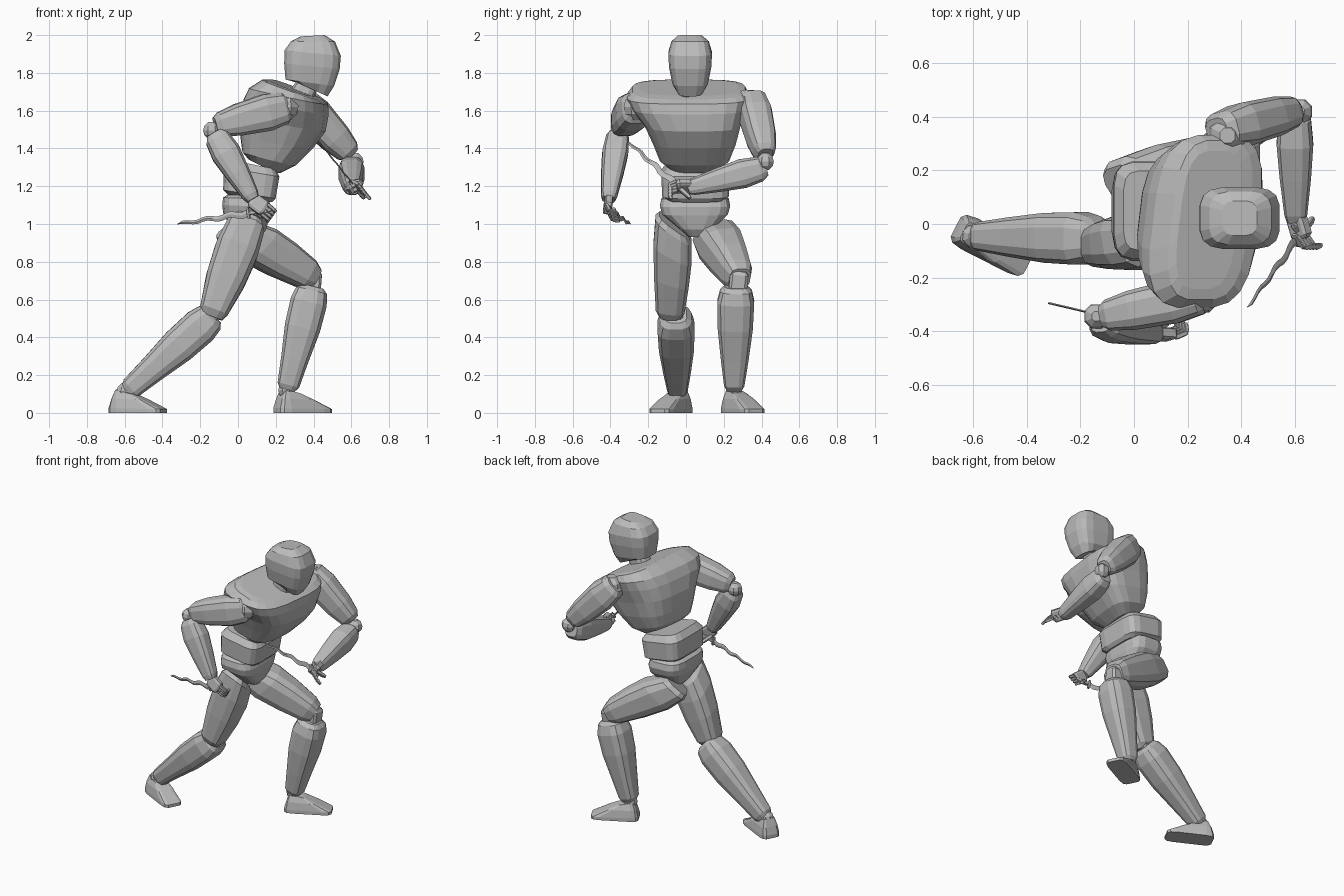
import bpy, bmesh, math
from mathutils import Vector, Matrix

if "Cube" in bpy.data.objects:
    bpy.data.objects.remove(bpy.data.objects["Cube"], do_unlink=True)

grey = bpy.data.materials.new("mannequin grey")
grey.use_nodes = True
grey.diffuse_color = (0.5, 0.5, 0.5, 1)
grey.node_tree.nodes["Principled BSDF"].inputs["Base Color"].default_value = (0.5, 0.5, 0.5, 1)


def skin(name, rings):
    """Closed flat-shaded surface through equal-sized rings of points."""
    bm = bmesh.new()
    loops = [[bm.verts.new(p) for p in ring] for ring in rings]
    n = len(loops[0])
    for a, b in zip(loops, loops[1:]):
        for i in range(n):
            j = (i + 1) % n
            bm.faces.new((a[i], a[j], b[j], b[i]))
    bm.faces.new(loops[0][::-1])
    bm.faces.new(loops[-1])
    bmesh.ops.recalc_face_normals(bm, faces=bm.faces)
    mesh = bpy.data.meshes.new(name)
    bm.to_mesh(mesh)
    bm.free()
    mesh.materials.append(grey)
    obj = bpy.data.objects.new(name, mesh)
    bpy.context.collection.objects.link(obj)
    return obj


def section(n, power):
    """Unit rounded-square outline."""
    out = []
    for i in range(n):
        a = 2 * math.pi * (i + 0.5) / n
        c, s = math.cos(a), math.sin(a)
        out.append((math.copysign(abs(c) ** power, c), math.copysign(abs(s) ** power, s)))
    return out


def limb(name, p0, p1, profile, ref=(0, 0, 1), n=12, power=0.65, slant=(0, 0)):
    """Tapered part from p0 to p1; profile rows are (t, half size along ref, half size across)."""
    p0, p1 = Vector(p0), Vector(p1)
    d = (p1 - p0).normalized()
    u = Vector(ref)
    u = (u - d * u.dot(d)).normalized()
    v = d.cross(u)
    rings = []
    for t, ru, rv in profile:
        c = p0.lerp(p1, t)
        ring = []
        for a, b in section(n, power):
            shift = (slant[0] * a * ru + slant[1] * b * rv) * (1 - t)
            ring.append(c + u * a * ru + v * b * rv + d * shift)
        rings.append(ring)
    return skin(name, rings)


def block(name, p0, p1, ru, rv, ref=(0, 0, 1)):
    """Small chamfered box."""
    return limb(name, p0, p1, [(0, ru * .7, rv * .7), (.15, ru, rv), (.85, ru, rv),
                               (1, ru * .7, rv * .7)], ref, 8, 0.4)


def stack(name, rows, n=16, power=0.6, shear=0.0):
    """Body part from tilted slices: rows are (back x, back z, front x, front z, middle y, half width)."""
    rings = []
    for xb, zb, xf, zf, cy, hw in rows:
        ring = []
        for a, b in section(n, power):
            k = (a + 1) / 2
            ring.append((xb + (xf - xb) * k + shear * b * hw, cy + b * hw, zb + (zf - zb) * k))
        rings.append(ring)
    return skin(name, rings)


def ball(name, centre, r):
    c = Vector(centre)
    up = Vector((0, 0, r))
    return limb(name, c - up, c + up, [(.03, r * .4, r * .4), (.25, r * .87, r * .87), (.5, r, r),
                                       (.75, r * .87, r * .87), (.97, r * .4, r * .4)],
                (1, 0, 0), 8, 0.9)


# Head and neck
stack("head", [(.30, 1.755, .475, 1.675, .022, .07), (.25, 1.765, .51, 1.73, .022, .095),
               (.243, 1.85, .54, 1.82, .022, .113), (.245, 1.92, .546, 1.89, .022, .117),
               (.28, 1.968, .515, 1.965, .022, .1), (.33, 1.993, .46, 2.0, .022, .065)], 16, 0.55)
limb("neck", (.29, .015, 1.6), (.38, .02, 1.76), [(0, .07, .06), (1, .06, .055)], (1, 0, 0))

# Torso
stack("chest", [(.06, 1.345, .22, 1.27, .045, .13), (.03, 1.38, .30, 1.31, .045, .185),
                (.02, 1.46, .39, 1.40, .045, .22), (.02, 1.57, .455, 1.49, .035, .255),
                (.04, 1.66, .47, 1.58, .015, .305), (.07, 1.72, .465, 1.635, .01, .325),
                (.14, 1.765, .43, 1.66, .015, .30), (.17, 1.765, .39, 1.68, .015, .26)],
      20, 0.6, 0.12)
stack("abdomen", [(-.05, 1.15, .18, 1.115, .05, .14), (-.08, 1.18, .20, 1.135, .05, .178),
                  (-.075, 1.30, .22, 1.25, .05, .182), (-.04, 1.34, .20, 1.29, .05, .15)], 16, 0.4)
stack("spine_link", [(-.02, 1.08, .14, 1.08, .05, .1), (-.01, 1.2, .15, 1.18, .05, .1)], 12, 0.6)
stack("pelvis", [(0, .93, .12, .93, .06, .045), (-.04, .98, .15, .97, .055, .09),
                 (-.08, 1.06, .17, 1.045, .048, .175), (-.085, 1.10, .175, 1.09, .048, .188),
                 (-.08, 1.14, .165, 1.13, .048, .18), (-.05, 1.16, .14, 1.145, .048, .15)], 16, 0.55)

# Legs
limb("left_thigh", (-.03, .135, .97), (.405, .285, .71),
     [(0, .075, .09), (.06, .095, .115), (.3, .118, .118), (.6, .108, .1), (.9, .085, .08),
      (1, .06, .06)], slant=(.4, .25))
limb("right_thigh", (.045, -.065, 1.0), (-.14, -.085, .51),
     [(0, .085, .08), (.06, .105, .1), (.3, .118, .105), (.6, .108, .095), (.93, .078, .078),
      (1, .06, .055)], (1, 0, 0), slant=(0, -.7))
shin = [(0, .06, .06), (.04, .085, .085), (.15, .1, .1), (.4, .097, .095), (.7, .075, .075),
        (.95, .06, .055), (1, .04, .04)]
limb("left_shin", (.395, .265, .67), (.26, .255, .12), shin, (1, 0, 0))
limb("right_shin", (-.13, -.055, .52), (-.59, -.045, .11), shin, (1, 0, 0))
block("left_knee", (.405, .285, .75), (.395, .27, .62), .042, .05, (1, 0, 0))
block("right_knee", (-.12, -.075, .56), (-.18, -.06, .44), .045, .055, (1, 0, 0))


def foot(side, x, y, angle):
    obj = stack(side + "_foot", [(-.155, 0, .155, 0, 0, .066), (-.155, .025, .155, .02, 0, .066),
                                 (-.14, .075, .05, .07, 0, .058), (-.12, .125, -.02, .1, 0, .042)],
                12, 0.35)
    obj.data.transform(Matrix.Translation((x, y, 0)) @ Matrix.Rotation(math.radians(angle), 4, "Z"))


foot("left", .342, .30, 27)
foot("right", -.53, -.08, -27)
ball("left_ankle", (.255, .255, .12), .045)
ball("right_ankle", (-.6, -.045, .115), .045)

# Arms
upper = [(0, .055, .05), (.07, .085, .07), (.3, .1, .084), (.7, .086, .076), (.93, .066, .06),
         (1, .045, .04)]
fore = [(0, .045, .045), (.08, .068, .062), (.3, .08, .07), (.6, .066, .06), (.93, .046, .044),
        (1, .035, .035)]
limb("right_upper_arm", (.27, -.265, 1.62), (-.12, -.345, 1.52), upper)
limb("left_upper_arm", (.31, .345, 1.67), (.6, .42, 1.365), upper)
limb("right_forearm", (-.125, -.36, 1.48), (.08, -.41, 1.13), fore, (1, 0, 0))
limb("left_forearm", (.6, .425, 1.3), (.605, .01, 1.19), fore)
ball("right_elbow", (-.14, -.345, 1.495), .048)
ball("left_elbow", (.62, .42, 1.33), .048)
ball("right_shoulder_joint", (.25, -.26, 1.62), .075)
ball("left_shoulder_joint", (.35, .33, 1.64), .075)


def hand(side, wrist, knuckle, spread, curl):
    """Palm with four curled fingers and a thumb."""
    wrist, knuckle, spread, curl = map(Vector, (wrist, knuckle, spread, curl))
    d = knuckle - wrist
    block(side + "_palm", wrist, knuckle, .022, .042, curl)
    for i in range(4):
        base = knuckle + spread * (i - 1.5) * .021
        mid = base + d * .35 + curl * .025
        block(f"{side}_finger_{i + 1}", base - d * .1, mid, .01, .01, curl)
        block(f"{side}_fingertip_{i + 1}", mid, mid + curl * .045 - d * .25, .009, .009, spread)
    thumb = wrist + d * .35 + spread * .035
    block(side + "_thumb", thumb, thumb + d * .5 + curl * .05, .011, .011, spread)


hand("right", (.07, -.41, 1.13), (.145, -.415, 1.075), (-.55, .3, -.78), (.3, .8, -.4))
hand("left", (.605, .03, 1.2), (.63, -.055, 1.2), (-.6, 0, .75), (.7, -.2, -.65))


def dagger(side, grip, tip, flat):
    """Wavy tapering blade with handle and guard."""
    grip, tip, flat = Vector(grip), Vector(tip), Vector(flat)
    d = (tip - grip).normalized()
    flat = (flat - d * flat.dot(d)).normalized()
    wide = d.cross(flat)
    rings = []
    steps = 14
    for i in range(steps + 1):
        t = i / steps
        w = .019 * (1 - t * .6) if i < steps else .002
        c = grip.lerp(tip, .12 + .88 * t) + wide * .009 * math.sin(t * math.pi * 6) * (1 - t * .5)
        rings.append([c + wide * w, c + flat * .004, c - wide * w, c - flat * .004])
    skin(side + "_blade", rings)
    block(side + "_handle", grip - d * .08, grip + d * .05, .012, .012, flat)
    block(side + "_guard", grip + d * .04, grip + d * .055, .012, .03, flat)


dagger("right", (.10, -.395, 1.065), (-.32, -.295, 1.0), (0, 1, 0))
dagger("left", (.63, -.03, 1.185), (.425, -.31, 1.44), (.75, -.1, .5))
